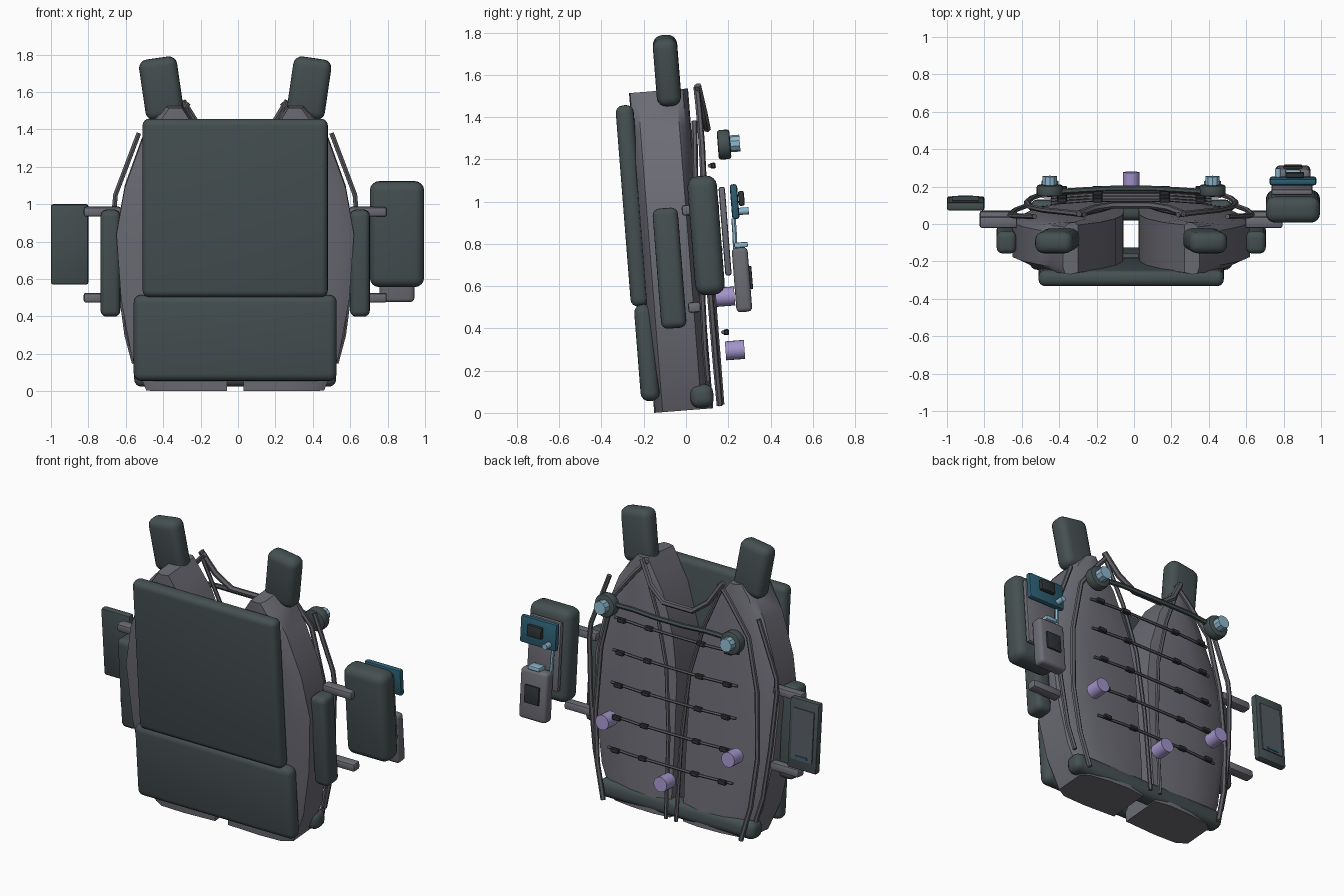
import bpy, bmesh, math
from mathutils import Matrix, Vector

cube = bpy.data.objects.get("Cube")
if cube:
    bpy.data.objects.remove(cube, do_unlink=True)

CX = -0.015                      # mirror plane of the pack
LEAN = math.radians(4.5)         # the whole pack leans forward
SIDES = (("left", 1), ("right", -1))


def material(name, rgb):
    m = bpy.data.materials.new(name)
    m.use_nodes = True
    m.diffuse_color = (*rgb, 1)
    bsdf = next(n for n in m.node_tree.nodes if n.type == "BSDF_PRINCIPLED")
    bsdf.inputs["Base Color"].default_value = (*rgb, 1)
    return m


PAD = material("dark slate padding", (0.06, 0.08, 0.083))
SHELL = material("grey shell", (0.15, 0.15, 0.178))
TUBE = material("grey tubing", (0.115, 0.115, 0.135))
BLACK = material("charcoal", (0.028, 0.033, 0.036))
TEAL = material("deep teal", (0.025, 0.11, 0.165))
BLUE = material("pale blue", (0.27, 0.48, 0.62))
PURPLE = material("lavender", (0.37, 0.30, 0.60))
SCREEN = material("slate screen", (0.09, 0.105, 0.125))


def finish(name, bm, mat, smooth=True):
    bmesh.ops.recalc_face_normals(bm, faces=bm.faces[:])
    me = bpy.data.meshes.new(name)
    bm.to_mesh(me)
    bm.free()
    me.materials.append(mat)
    if smooth:
        me.shade_smooth()
        me.set_sharp_from_angle(angle=math.radians(35))
    ob = bpy.data.objects.new(name, me)
    bpy.context.collection.objects.link(ob)
    return ob


def box(name, mat, loc, size, bevel=0.01, segs=2, splay=0.0):
    """Rounded box that leans with the pack; splay rolls it about y."""
    bm = bmesh.new()
    bmesh.ops.create_cube(bm, size=1)
    bmesh.ops.scale(bm, vec=size, verts=bm.verts)
    if bevel:
        bmesh.ops.bevel(bm, geom=bm.edges[:], offset=bevel, segments=segs,
                        profile=0.5, affect="EDGES", clamp_overlap=True)
    bm.transform(Matrix.Translation(loc) @ Matrix.Rotation(splay, 4, "Y")
                 @ Matrix.Rotation(LEAN, 4, "X"))
    return finish(name, bm, mat)


def knob(name, mat, loc, radius, length, segs=20, bevel=0.0):
    """Cylinder whose axis points to the back."""
    bm = bmesh.new()
    bmesh.ops.create_cone(bm, cap_ends=True, segments=segs, radius1=radius,
                          radius2=radius, depth=length)
    if bevel:
        rims = [e for e in bm.edges if abs(e.verts[0].co.z - e.verts[1].co.z) < 1e-4]
        bmesh.ops.bevel(bm, geom=rims, offset=bevel, segments=2, profile=0.5,
                        affect="EDGES")
    bm.transform(Matrix.Translation(loc) @ Matrix.Rotation(math.pi / 2 + LEAN, 4, "X"))
    return finish(name, bm, mat)


def rod(name, mat, points, radius):
    """Round tube along a bent path."""
    cu = bpy.data.curves.new(name, "CURVE")
    cu.dimensions = "3D"
    cu.bevel_depth, cu.bevel_resolution, cu.use_fill_caps = radius, 1, True
    sp = cu.splines.new("POLY")
    sp.points.add(len(points) - 1)
    for p, co in zip(sp.points, points):
        p.co = (*co, 1)
    tmp = bpy.data.objects.new(name + " path", cu)
    bpy.context.collection.objects.link(tmp)
    me = bpy.data.meshes.new_from_object(tmp.evaluated_get(bpy.context.evaluated_depsgraph_get()))
    bpy.data.objects.remove(tmp)
    bm = bmesh.new()
    bm.from_mesh(me)
    bpy.data.meshes.remove(me)
    return finish(name, bm, mat)


def mirrored(points, s):
    return [(CX + s * x, y, z) for x, y, z in points]


# Shell halves: leaf outline as (height, inner x, outer x)
OUTLINE = [(0.012, 0.045, 0.475), (0.2, 0.04, 0.555), (0.5, 0.04, 0.61),
           (0.85, 0.045, 0.635), (1.1, 0.085, 0.59), (1.35, 0.17, 0.5),
           (1.46, 0.24, 0.43), (1.53, 0.285, 0.365)]
# Cross-section as (fraction from inner to outer edge, depth)
SECTION = [(0, -0.14), (0.5, -0.15), (0.85, -0.145), (1, -0.11),
           (1, 0.075), (0.9, 0.105), (0.6, 0.125), (0.25, 0.13), (0, 0.115)]


def shell(name, s):
    bm = bmesh.new()
    rings = [[bm.verts.new((CX + s * (a + (b - a) * t), y, z)) for t, y in SECTION]
             for z, a, b in OUTLINE]
    n = len(SECTION)
    for lo, hi in zip(rings, rings[1:]):
        for i in range(n):
            j = (i + 1) % n
            bm.faces.new((lo[i], lo[j], hi[j], hi[i]))
    bm.faces.new(rings[0])
    bm.faces.new(rings[-1])
    bm.transform(Matrix.Rotation(LEAN, 4, "X"))
    return finish(name, bm, SHELL)


# Front and bottom padding
box("upper_front_pad", PAD, (CX, -0.255, 0.98), (0.99, 0.085, 0.955), 0.035, 4)
box("lower_front_pad", PAD, (CX, -0.185, 0.285), (1.085, 0.09, 0.46), 0.04, 4)
box("hip_bolster", PAD, (CX, 0.075, 0.08), (1.08, 0.11, 0.11), 0.04, 4)

# Edge tubes: rim, outer guard and inner spine
RIM = [(0.25, 0.05, 1.54), (0.33, 0.06, 1.45), (0.47, 0.075, 1.27), (0.54, 0.09, 0.95),
       (0.56, 0.115, 0.55), (0.53, 0.14, 0.25), (0.475, 0.16, 0.035)]
GUARD = [(0.515, 0.04, 1.38), (0.64, 0.045, 1.05), (0.648, 0.05, 0.96),
         (0.62, 0.075, 0.6), (0.58, 0.09, 0.3), (0.54, 0.105, 0.15)]
SPINE = [(0.27, 0.05, 1.52), (0.16, 0.075, 1.25), (0.08, 0.1, 0.95),
         (0.045, 0.13, 0.55), (0.035, 0.17, 0.04)]

for side, s in SIDES:
    shell(side + "_shell", s)
    box(side + "_shoulder_pad", PAD, (CX + s * 0.395, -0.09, 1.62),
        (0.205, 0.115, 0.325), 0.045, 4, s * 0.145)
    box(side + "_side_pad", PAD, (CX + s * 0.667, -0.078, 0.685),
        (0.105, 0.12, 0.57), 0.032, 4)
    rod(side + "_rim_tube", TUBE, mirrored(RIM, s), 0.015)
    rod(side + "_guard_tube", TUBE, mirrored(GUARD, s), 0.014)
    rod(side + "_spine_tube", TUBE, mirrored(SPINE, s), 0.012)
    for label, y, z in (("upper", 0.01, 0.96), ("lower", 0.04, 0.5)):
        box(f"{side}_{label}_arm", SHELL, (CX + s * 0.71, y, z),
            (0.2, 0.06, 0.05), 0.012)
    # Hose connectors and side plugs
    knob(side + "_connector", PAD, (CX + s * 0.435, 0.18, 1.27), 0.07, 0.06, 24, 0.012)
    knob(side + "_connector_cap", BLUE, (CX + s * 0.435, 0.23, 1.275), 0.04, 0.05, 10)
    knob(side + "_plug", PURPLE, (CX + s * 0.435, 0.185, 0.55), 0.045, 0.09)
knob("centre_plug", PURPLE, (CX, 0.232, 0.297), 0.045, 0.09)

# Neck tube and connector crossbar
neck = [(0.28, 0.055, 1.55), (0.2, 0.085, 1.42), (0.1, 0.1, 1.345)]
rod("neck_tube", TUBE, mirrored(neck, 1) + mirrored(neck[::-1], -1), 0.018)
bar = [(0.43, 0.17, 1.28), (0.25, 0.182, 1.29), (0.1, 0.19, 1.285)]
rod("connector_crossbar", PAD, mirrored(bar, 1) + mirrored(bar[::-1], -1), 0.015)

# Cross ribs with clips
for i in range(5):
    z = 1.17 - 0.197 * i
    y = 0.225 - 0.08 * z
    half = [(0.43, y - 0.02, z), (0.22, y - 0.005, z)]
    rod(f"rib_{i + 1}", TUBE, mirrored(half, 1) + mirrored(half[::-1], -1), 0.009)
    for side, s in SIDES:
        for label, x in (("inner", 0.18), ("outer", 0.37)):
            box(f"{side}_{label}_clip_{i + 1}", BLACK,
                (CX + s * x, y - 0.004, z), (0.055, 0.026, 0.028), 0.005, 1)

# Tablet on the right arms
box("tablet_case", PAD, (-0.9, 0.11, 0.785), (0.2, 0.045, 0.43), 0.012, 2)
box("tablet_screen", SCREEN, (-0.9, 0.134, 0.79), (0.145, 0.008, 0.31), 0)
box("tablet_bar", TEAL, (-0.9, 0.149, 0.655), (0.08, 0.008, 0.014), 0)

# Pouch with mounted devices on the left arms
box("pouch", PAD, (0.85, 0.095, 0.84), (0.29, 0.14, 0.565), 0.05, 4)
box("device_backplate", SHELL, (0.845, 0.185, 0.86), (0.22, 0.03, 0.42), 0.01)
box("teal_device", TEAL, (0.85, 0.23, 1.0), (0.25, 0.035, 0.165), 0.012)
box("teal_device_display", BLACK, (0.86, 0.262, 1.015), (0.1, 0.028, 0.07), 0.008)
knob("teal_device_dial", BLUE, (0.77, 0.272, 0.955), 0.017, 0.05, 12)
rod("device_link", BLUE, [(0.76, 0.225, 0.92), (0.765, 0.23, 0.85), (0.77, 0.235, 0.72)], 0.011)
box("grey_device", SHELL, (0.85, 0.265, 0.63), (0.185, 0.075, 0.305), 0.02, 3)
box("grey_device_cap", BLUE, (0.85, 0.26, 0.795), (0.08, 0.065, 0.025), 0.006)
box("grey_device_display", BLACK, (0.85, 0.306, 0.64), (0.1, 0.015, 0.11), 0.005)
